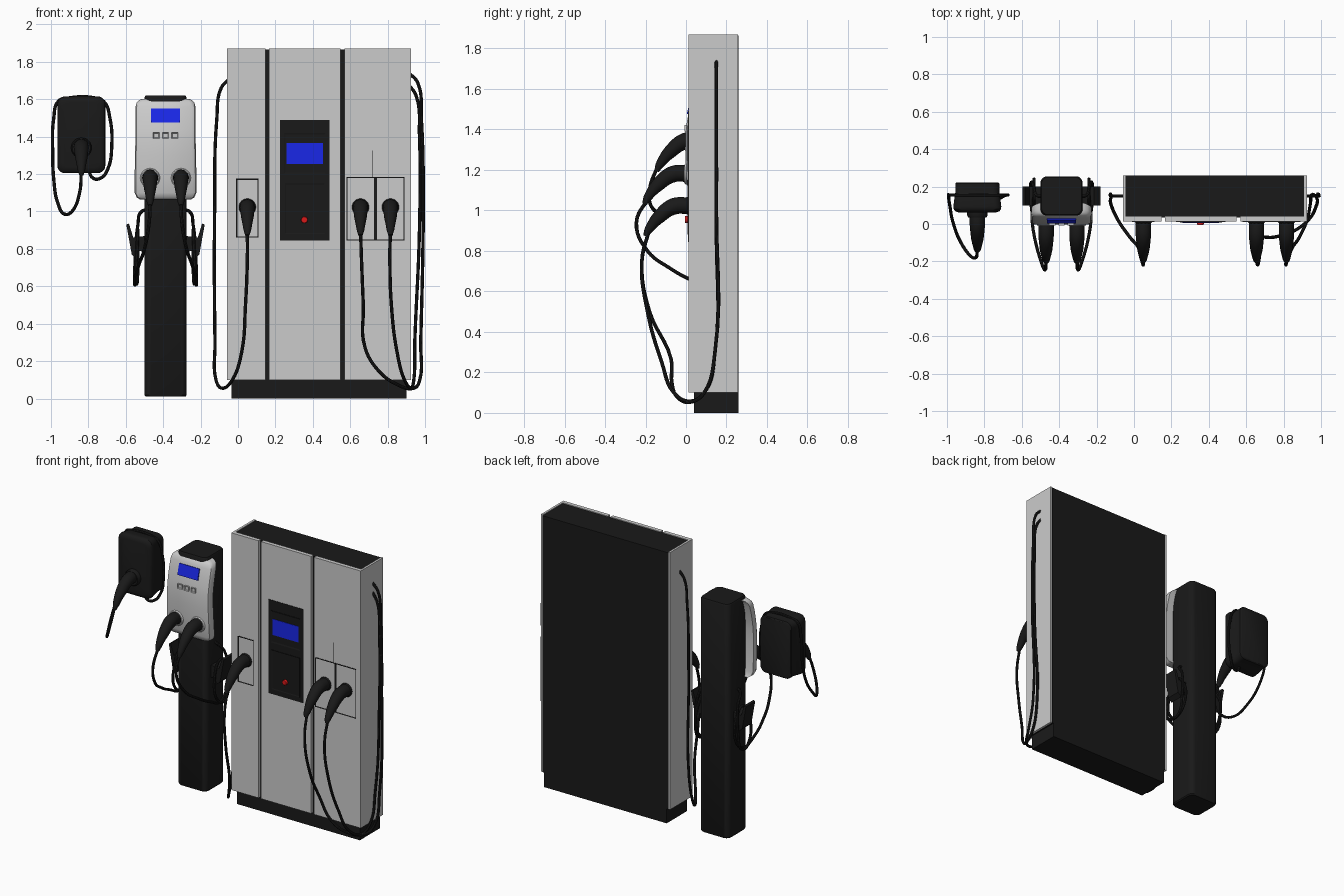
import bpy, bmesh
from math import sin, cos, pi


def mat(name, rgb):
    m = bpy.data.materials.new(name)
    m.diffuse_color = (*rgb, 1)
    return m


BLACK = mat("black", (0.01, 0.01, 0.01))
BLUE = mat("screen_blue", (0.01, 0.02, 0.8))
RED = mat("button_red", (0.7, 0.01, 0.01))
COL_X = -0.3875      # centre line of the pedestal charger


def finish(name, bm, material=None, smooth=False):
    bmesh.ops.recalc_face_normals(bm, faces=bm.faces)
    me = bpy.data.meshes.new(name)
    bm.to_mesh(me)
    bm.free()
    ob = bpy.data.objects.new(name, me)
    bpy.context.collection.objects.link(ob)
    if material:
        me.materials.append(material)
    if smooth:
        bpy.ops.object.select_all(action='DESELECT')
        ob.select_set(True)
        bpy.context.view_layer.objects.active = ob
        bpy.ops.object.shade_smooth_by_angle(angle=0.6)
    return ob


def box(name, x, y, z, material=None, inset=None):
    """Box from (min, max) ranges; inset = (rim, depth) sinks the front face."""
    bm = bmesh.new()
    bmesh.ops.create_cube(bm, size=1)
    for v in bm.verts:
        v.co = [r[0] if c < 0 else r[1] for c, r in zip(v.co, (x, y, z))]
    if inset:
        bm.normal_update()
        front = [f for f in bm.faces if f.normal.y < -0.9]
        bmesh.ops.inset_region(bm, faces=front, thickness=inset[0])
        for v in front[0].verts:
            v.co.y += inset[1]
    return finish(name, bm, material)


def loft(name, rings, material=None, smooth=True):
    bm = bmesh.new()
    rows = [[bm.verts.new(p) for p in r] for r in rings]
    n = len(rows[0])
    for a, b in zip(rows, rows[1:]):
        for i in range(n):
            j = (i + 1) % n
            bm.faces.new((a[i], a[j], b[j], b[i]))
    bm.faces.new(rows[0])
    bm.faces.new(rows[-1])
    return finish(name, bm, material, smooth)


def rounded(w, h, r, n=5):
    """Rounded rectangle outline with half sizes w, h."""
    pts = []
    for k, (sx, sy) in enumerate(((1, 1), (-1, 1), (-1, -1), (1, -1))):
        for i in range(n + 1):
            a = (k + i / n) * pi / 2
            pts.append((sx * (w - r) + r * cos(a), sy * (h - r) + r * sin(a)))
    return pts


def tube(name, pts, radii=0.009, sides=2):
    cu = bpy.data.curves.new(name, 'CURVE')
    cu.dimensions = '3D'
    cu.bevel_depth, cu.bevel_resolution, cu.resolution_u = 1, sides, 6
    cu.use_fill_caps = True
    sp = cu.splines.new('BEZIER')
    sp.bezier_points.add(len(pts) - 1)
    for i, (bp, p) in enumerate(zip(sp.bezier_points, pts)):
        bp.co = p
        bp.radius = radii if isinstance(radii, float) else radii[i]
        bp.handle_left_type = bp.handle_right_type = 'AUTO'
    ob = bpy.data.objects.new(name, cu)
    bpy.context.collection.objects.link(ob)
    cu.materials.append(BLACK)
    bpy.ops.object.select_all(action='DESELECT')
    ob.select_set(True)
    bpy.context.view_layer.objects.active = ob
    bpy.ops.object.convert(target='MESH')
    bpy.ops.object.shade_smooth_by_angle(angle=0.7)


def plug(name, x, y, z):
    """Tapered, drooping charging handle mounted at x, y, z."""
    path = [(0, 0), (-0.08, -0.003), (-0.15, -0.052), (-0.205, -0.12), (-0.22, -0.15)]
    tube(name, [(x, y + a, z + b) for a, b in path], [0.041, 0.041, 0.034, 0.021, 0.012], 4)


def disc(name, x, y, z, r, depth, material=None):
    loft(name, [[(x + q * cos(a), yy, z + q * sin(a)) for a in [i * pi / 12 for i in range(24)]]
                for q, yy in ((r, y + depth), (r, y + depth * 0.3), (r * 0.88, y))], material)


# --- cabinet: plinth, black core, grey cladding ---
box("cabinet_plinth", (-0.035, 0.90), (0.04, 0.26), (0, 0.1), BLACK)
box("cabinet_core", (-0.047, 0.912), (0.035, 0.26), (0.1, 1.865), BLACK)
for n, a, b in (("left", -0.06, 0.147), ("middle", 0.167, 0.547), ("right", 0.569, 0.925)):
    box("cabinet_front_" + n, (a, b), (0.0135, 0.04), (0.1, 1.87))
for n, a, b in (("left", -0.06, -0.045), ("right", 0.91, 0.925)):
    box("cabinet_side_" + n, (a, b), (0.03, 0.258), (0.1, 1.87))
# control panel
box("control_panel", (0.225, 0.49), (0.0105, 0.04), (0.845, 1.49), BLACK)
box("control_screen_frame", (0.245, 0.47), (0.0075, 0.02), (1.2, 1.42), BLACK, (0.012, 0.002))
box("control_screen", (0.26, 0.455), (0.0065, 0.02), (1.255, 1.365), BLUE)
box("control_lower_frame", (0.25, 0.465), (0.0075, 0.02), (0.88, 1.15), BLACK, (0.008, 0.002))
disc("stop_button", 0.355, -0.005, 0.955, 0.018, 0.02, RED)
# holsters
box("holster_left", (-0.01, 0.11), (0.0105, 0.04), (0.86, 1.175), BLACK, (0.012, 0.004))
box("holster_right", (0.58, 0.89), (0.0105, 0.04), (0.845, 1.185), BLACK, (0.012, 0.004))
box("holster_divider", (0.728, 0.742), (0.0105, 0.03), (0.85, 1.18), BLACK)
box("panel_seam", (0.718, 0.722), (0.0125, 0.02), (1.185, 1.325), BLACK)
for n, x in (("left", 0.05), ("centre", 0.655), ("right", 0.815)):
    plug("cabinet_plug_" + n, x, 0.02, 1.023)
    disc("cabinet_plug_collar_" + n, x, 0.004, 1.023, 0.046, 0.02, BLACK)
# cabinet cables
tube("cabinet_cable_left", [
    (0.05, -0.18, 0.91), (0.05, -0.218, 0.75), (0.04, -0.19, 0.5), (0.02, -0.12, 0.25),
    (-0.03, -0.06, 0.1), (-0.085, 0.02, 0.055), (-0.118, 0.09, 0.1), (-0.123, 0.143, 0.3),
    (-0.125, 0.15, 1.0), (-0.113, 0.15, 1.5), (-0.09, 0.15, 1.66), (-0.05, 0.15, 1.705)])
tube("cabinet_cable_centre", [
    (0.655, -0.18, 0.91), (0.66, -0.218, 0.75), (0.67, -0.18, 0.5), (0.68, -0.075, 0.27),
    (0.75, -0.07, 0.15), (0.85, -0.04, 0.075), (0.94, 0.03, 0.055), (0.972, 0.09, 0.1),
    (0.977, 0.143, 0.3), (0.99, 0.15, 1.0), (0.98, 0.15, 1.5), (0.96, 0.15, 1.69), (0.915, 0.15, 1.74)])
tube("cabinet_cable_right", [
    (0.815, -0.18, 0.91), (0.812, -0.218, 0.75), (0.82, -0.19, 0.5), (0.85, -0.12, 0.25),
    (0.89, -0.06, 0.1), (0.925, 0.02, 0.058), (0.94, 0.09, 0.1), (0.945, 0.143, 0.3),
    (0.97, 0.15, 0.9), (0.97, 0.15, 1.4), (0.952, 0.15, 1.62), (0.915, 0.15, 1.675)])

# --- pedestal charger: column and curved head ---
loft("pedestal_column", [[(COL_X + x * s, 0.15 + y * s, z) for x, y in rounded(0.1125, 0.105, 0.035)]
                         for s, z in ((0.95, 0.01), (1, 0.018), (1, 1.61), (0.95, 1.62))], BLACK)
head = [(1.065, 0.138, 0.024), (1.075, 0.154, 0.014), (1.1, 0.165, 0.008), (1.2, 0.165, 0.0),
        (1.3, 0.163, -0.004), (1.39, 0.161, -0.002), (1.44, 0.161, 0.005), (1.5, 0.161, 0.017),
        (1.56, 0.16, 0.033), (1.583, 0.154, 0.041), (1.597, 0.138, 0.05), (1.602, 0.12, 0.057)]
loft("pedestal_head", [[(COL_X + x, f + d, z) for x, d in
                        ((-w, 0.055), (-w, 0.022), (-w + 0.006, 0.008), (-w + 0.022, 0),
                         (w - 0.022, 0), (w - 0.006, 0.008), (w, 0.022), (w, 0.055))]
                       for z, w, f in head])
screen = box("pedestal_screen", (-0.077, 0.077), (-0.006, 0.006), (-0.038, 0.038), BLUE)
screen.location = (COL_X, 0.019, 1.512)
screen.rotation_euler.x = -0.25
for i, x in enumerate((-0.05, 0, 0.05)):
    box(f"pedestal_key_{i}", (COL_X + x - 0.017, COL_X + x + 0.017), (-0.007, 0.01),
        (1.39, 1.422), None, (0.006, 0.005))
# one side of cable hook, plug and coiled cable, then the mirrored side
hook = [(-0.49, 0.87), (-0.56, 0.86), (-0.583, 0.935), (-0.597, 0.93), (-0.568, 0.77),
        (-0.54, 0.745), (-0.53, 0.79), (-0.49, 0.78)]
cable = [(-0.47, -0.18, 1.07), (-0.475, -0.245, 0.94), (-0.5, -0.19, 0.8), (-0.53, -0.08, 0.715),
         (-0.545, 0.03, 0.655), (-0.54, 0.15, 0.615), (-0.535, 0.235, 0.72), (-0.535, 0.2, 0.87),
         (-0.535, 0.15, 0.9), (-0.54, 0.08, 0.8), (-0.55, 0.1, 0.64), (-0.552, 0.17, 0.61),
         (-0.55, 0.22, 0.75), (-0.535, 0.2, 0.93), (-0.515, 0.15, 1.0), (-0.48, 0.15, 1.01)]
for n, s in (("left", 1), ("right", -1)):
    def mx(x):
        return COL_X + s * (x - COL_X)
    loft("cable_hook_" + n, [[(mx(x), y, z) for x, z in hook] for y in (0.1, 0.2)], BLACK, False)
    disc("plug_socket_ring_" + n, mx(-0.47), -0.008, 1.18, 0.053, 0.03)
    disc("plug_collar_" + n, mx(-0.47), -0.016, 1.18, 0.043, 0.03, BLACK)
    plug("pedestal_plug_" + n, mx(-0.47), 0.015, 1.182)
    tube("pedestal_cable_" + n, [(mx(x), y, z) for x, y, z in cable])

# --- wall charger ---
WX, WZ = -0.8375, 1.41
loft("wall_box", [[(WX + x, y, WZ + z) for x, z in rounded(w, w + 0.077, 0.04)]
                  for w, y in ((0.112, 0.222), (0.118, 0.217), (0.118, 0.165), (0.12, 0.16),
                               (0.128, 0.095), (0.127, 0.08), (0.118, 0.068), (0.1, 0.062))], BLACK)
disc("wall_plug_collar", WX, 0.035, 1.34, 0.055, 0.04, BLACK)
plug("wall_plug", WX, 0.075, 1.345)
# cable wrapped round the box
tube("wall_cable", [
    (WX, -0.14, 1.22), (-0.847, -0.18, 1.1), (-0.88, -0.165, 1.01), (-0.925, -0.1, 0.985),
    (-0.965, 0.0, 1.05), (-0.985, 0.1, 1.17), (-0.991, 0.15, 1.32), (-0.985, 0.155, 1.5),
    (-0.96, 0.155, 1.59), (-0.91, 0.155, 1.606), (-0.76, 0.155, 1.606), (-0.715, 0.155, 1.585),
    (-0.685, 0.155, 1.5), (-0.675, 0.155, 1.35), (-0.695, 0.15, 1.23), (-0.735, 0.13, 1.178),
    (-0.775, 0.12, 1.178), (-0.8, 0.12, 1.23)])
